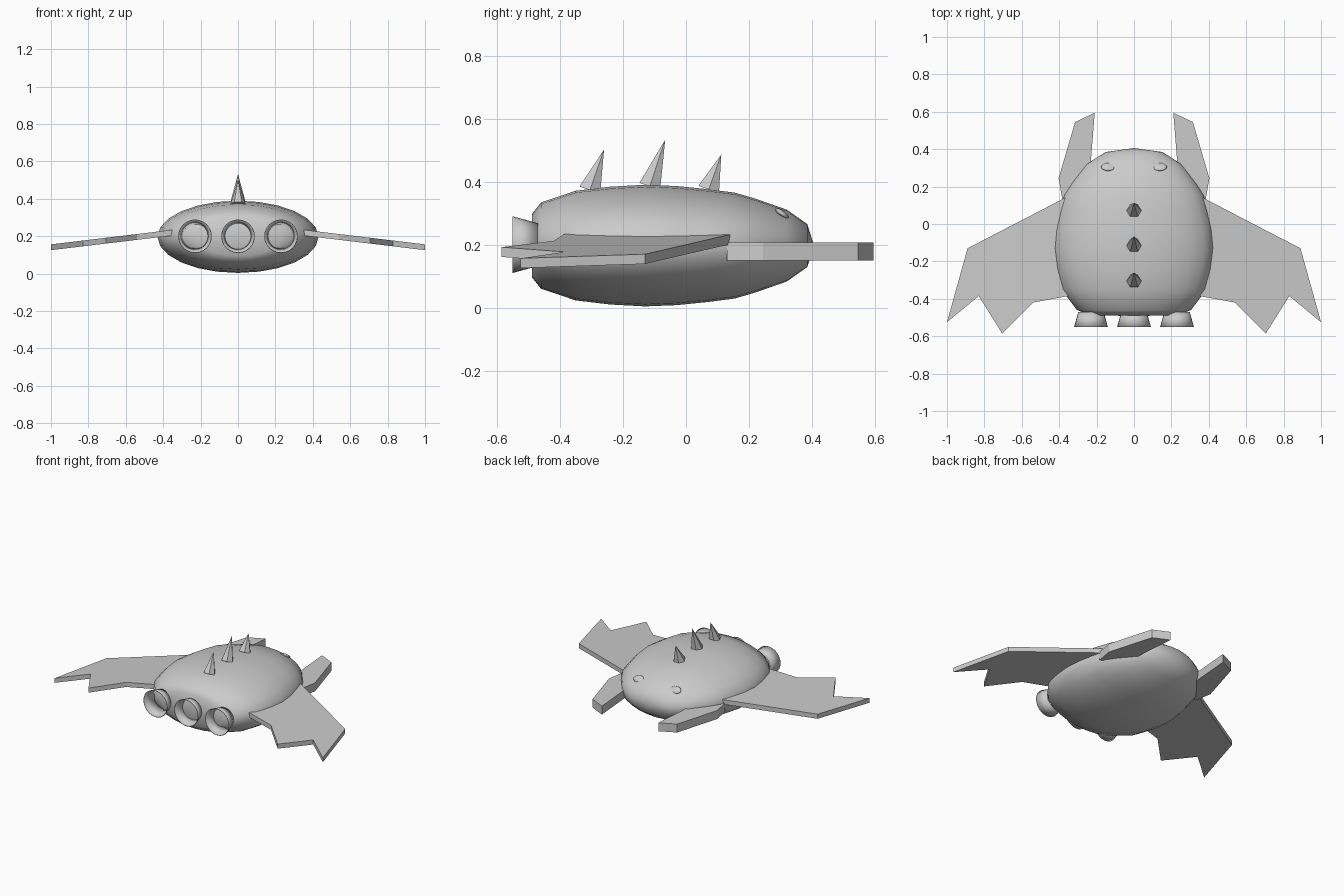
import bpy, bmesh, math
from mathutils import Vector, Matrix

if "Cube" in bpy.data.objects:
    bpy.data.objects.remove(bpy.data.objects["Cube"])

grey = bpy.data.materials.new("plain_grey")
grey.diffuse_color = (0.6, 0.6, 0.6, 1)
grey.use_nodes = True
grey.node_tree.nodes["Principled BSDF"].inputs["Base Color"].default_value = grey.diffuse_color


def finish(name, bm, smooth=False):
    bmesh.ops.recalc_face_normals(bm, faces=bm.faces)
    for f in bm.faces:
        f.smooth = smooth
    me = bpy.data.meshes.new(name)
    bm.to_mesh(me)
    bm.free()
    me.materials.append(grey)
    ob = bpy.data.objects.new(name, me)
    bpy.context.collection.objects.link(ob)
    return ob


# Hull: elliptical rings lofted along y, given as (y, half height)
CZ, WIDE, SEG = 0.197, 2.23, 24
rings = [(-0.488, 0.102), (-0.46, 0.137), (-0.35, 0.174), (-0.24, 0.187), (-0.13, 0.193),
         (-0.03, 0.189), (0.07, 0.179), (0.155, 0.168), (0.22, 0.149), (0.32, 0.114), (0.385, 0.068)]
bm = bmesh.new()
loops = []
for y, h in rings:
    angles = [2 * math.pi * i / SEG for i in range(SEG)]
    loops.append([bm.verts.new((h * WIDE * math.cos(a), y, CZ + h * math.sin(a))) for a in angles])
for a, b in zip(loops, loops[1:]):
    for i in range(SEG):
        j = (i + 1) % SEG
        bm.faces.new((a[i], a[j], b[j], b[i]))
for loop, y in ((loops[0], -0.492), (loops[-1], 0.406)):
    pole = bm.verts.new((0, y, CZ))
    for i in range(SEG):
        bm.faces.new((loop[i], loop[(i + 1) % SEG], pole))
finish("hull", bm, True)


# Flat plates: outline in plan, with bottom height as a function of x
def plate(name, outline, side, bottom, thick):
    bm = bmesh.new()
    low = [bm.verts.new((side * x, y, bottom(x))) for x, y in outline]
    high = [bm.verts.new((side * x, y, bottom(x) + thick)) for x, y in outline]
    bm.faces.new(low)
    bm.faces.new(high)
    n = len(outline)
    for i in range(n):
        j = (i + 1) % n
        bm.faces.new((low[i], low[j], high[j], high[i]))
    finish(name, bm)


wing = [(0.35, 0.15), (0.89, -0.13), (1.0, -0.525), (0.83, -0.385),
        (0.705, -0.585), (0.54, -0.42), (0.35, -0.385)]
prong = [(0.21, 0.595), (0.315, 0.545), (0.403, 0.245), (0.383, 0.13), (0.24, 0.2), (0.23, 0.345)]
for side, label in ((-1, "left"), (1, "right")):
    plate(label + "_wing", wing, side, lambda x: 0.203 - (x - 0.355) * 0.12, 0.031)
    plate(label + "_front_prong", prong, side, lambda x: 0.15, 0.057)
    # Eyes: flattened bumps lying on the sloping nose
    bm = bmesh.new()
    m = (Matrix.Translation((side * 0.138, 0.305, 0.298)) @ Matrix.Rotation(math.radians(-38), 4, 'X')
         @ Matrix.Diagonal((0.038, 0.026, 0.01, 1)))
    bmesh.ops.create_uvsphere(bm, u_segments=16, v_segments=8, radius=1, matrix=m)
    finish(label + "_eye", bm, True)

# Back spikes: six-sided cones leaning towards the nose
spikes = [((-0.305, 0.373), (-0.26, 0.502)), ((-0.115, 0.385), (-0.066, 0.533)),
          ((0.072, 0.375), (0.112, 0.486))]
for k, (base, tip) in enumerate(spikes):
    b, t = Vector((0, *base)), Vector((0, *tip))
    lean = math.atan2(t.y - b.y, t.z - b.z)
    m = (Matrix.Translation((b + t) / 2) @ Matrix.Rotation(-lean, 4, 'X')
         @ Matrix.Rotation(math.pi / 2, 4, 'Z'))
    bm = bmesh.new()
    bmesh.ops.create_cone(bm, cap_ends=True, segments=6, radius1=0.04, radius2=0,
                          depth=(t - b).length, matrix=m)
    finish("back_spike_%d" % (k + 1), bm)

# Engine nozzles: open flared shells
for k, x in enumerate((-0.23, 0, 0.23)):
    m = Matrix.Translation((x, -0.51, 0.2)) @ Matrix.Rotation(math.pi / 2, 4, 'X')
    bm = bmesh.new()
    bmesh.ops.create_cone(bm, cap_ends=False, segments=24, radius1=0.068, radius2=0.09,
                          depth=0.08, matrix=m)
    ob = finish("engine_nozzle_%d" % (k + 1), bm, True)
    shell = ob.modifiers.new("wall", 'SOLIDIFY')
    shell.thickness = 0.004
    shell.offset = -1
